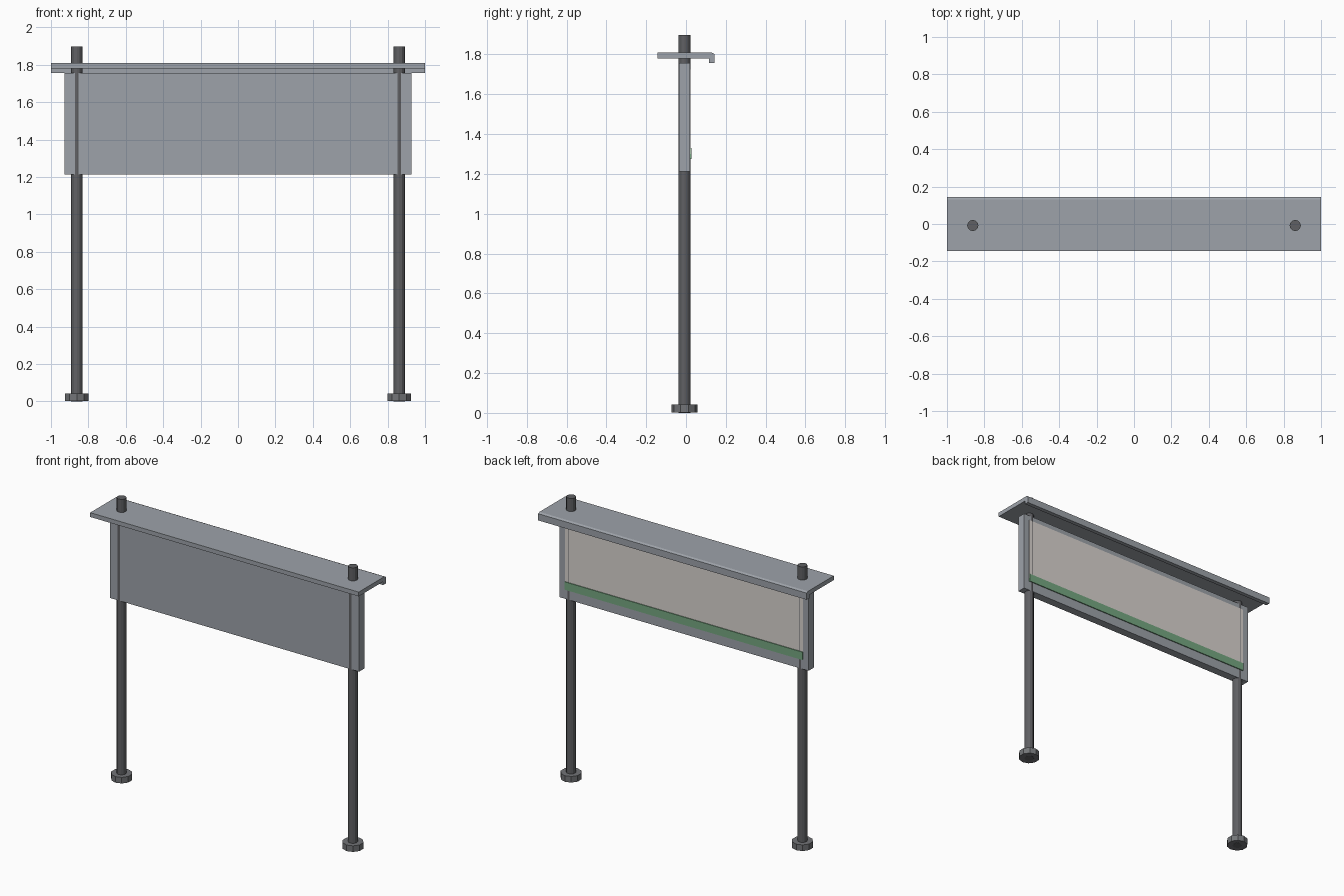
import bpy, bmesh

if "Cube" in bpy.data.objects:
    bpy.data.objects.remove(bpy.data.objects["Cube"])

Y0 = -0.008   # depth centre of posts and panel


def colour(name, rgb):
    m = bpy.data.materials.new(name)
    m.diffuse_color = (*rgb, 1)
    m.use_nodes = True
    m.node_tree.nodes["Principled BSDF"].inputs["Base Color"].default_value = m.diffuse_color
    return m


STEEL = colour("grey_steel", (0.34, 0.365, 0.40))
DARK = colour("dark_steel", (0.115, 0.117, 0.125))
FOOT = colour("foot_steel", (0.17, 0.175, 0.185))
PALE = colour("pale_sheet", (0.70, 0.66, 0.63))
GREEN = colour("green", (0.18, 0.39, 0.22))


def make_object(name, bm, mat):
    bmesh.ops.recalc_face_normals(bm, faces=bm.faces)
    me = bpy.data.meshes.new(name)
    bm.to_mesh(me)
    bm.free()
    ob = bpy.data.objects.new(name, me)
    bpy.context.collection.objects.link(ob)
    me.materials.append(mat)
    return ob


def extrude_x(name, profile, half, mat):
    """Extrude a (y, z) profile from x = -half to x = half."""
    bm = bmesh.new()
    face = bm.faces.new([bm.verts.new((-half, y, z)) for y, z in profile])
    geo = bmesh.ops.extrude_face_region(bm, geom=[face])["geom"]
    verts = [g for g in geo if isinstance(g, bmesh.types.BMVert)]
    bmesh.ops.translate(bm, verts=verts, vec=(2 * half, 0, 0))
    # close the starting end if the extrusion removed it
    bmesh.ops.holes_fill(bm, edges=[e for e in bm.edges if e.is_boundary])
    return make_object(name, bm, mat)


def box(name, half, y0, y1, z0, z1, mat):
    return extrude_x(name, [(y0, z0), (y1, z0), (y1, z1), (y0, z1)], half, mat)


def cylinder(name, x, radius, z0, z1, sides, mat):
    bpy.ops.mesh.primitive_cylinder_add(vertices=sides, radius=radius, depth=z1 - z0,
                                        location=(x, Y0, (z0 + z1) / 2))
    bpy.context.object.name = name
    bpy.context.object.data.materials.append(mat)


# posts and feet
for side, x in (("left", -0.862), ("right", 0.862)):
    cylinder(side + "_post", x, 0.03, 0.0, 1.897, 12, DARK)
    cylinder(side + "_foot", x, 0.066, 0.001, 0.042, 10, FOOT)

# roof plate with a down-turned lip along the back
extrude_x("roof", [(-0.144, 1.780), (-0.144, 1.809), (0.130, 1.809), (0.144, 1.802),
                   (0.144, 1.757), (0.116, 1.757), (0.116, 1.780)], 1.0, STEEL)

# board, back sheet and green strip
box("board", 0.927, -0.0355, 0.0200, 1.212, 1.757, STEEL)
box("back_sheet", 0.885, 0.0, 0.0215, 1.300, 1.725, PALE)
box("green_strip", 0.885, 0.0, 0.0265, 1.276, 1.329, GREEN)
